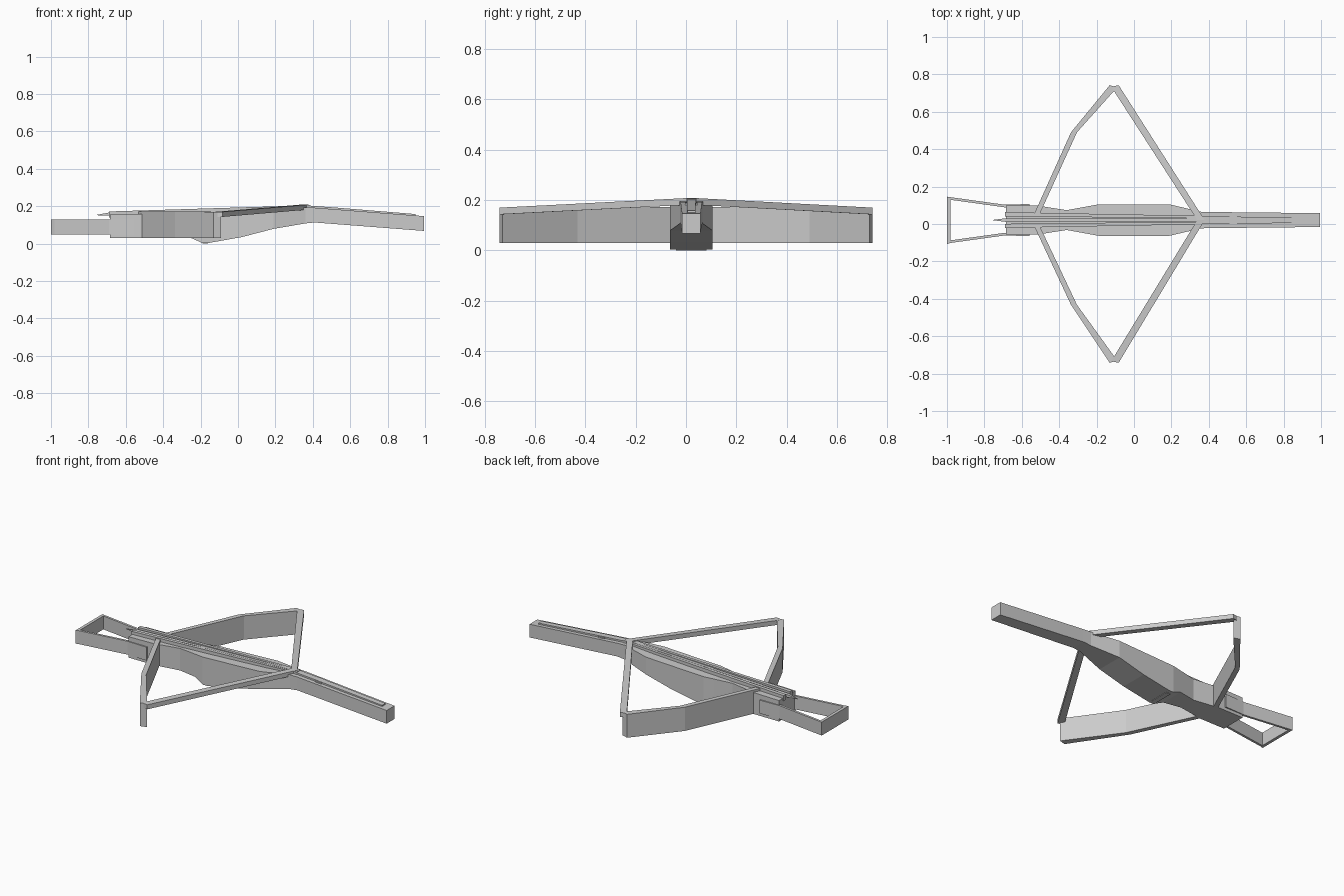
import bpy, bmesh
from mathutils import Vector

CY = 0.021  # centre line of the stock


def loft(name, rings):
    """Skin a list of equally sized point rings and cap both ends."""
    bm = bmesh.new()
    vs = [[bm.verts.new(p) for p in r] for r in rings]
    n = len(rings[0])
    for a, b in zip(vs, vs[1:]):
        for i in range(n):
            j = (i + 1) % n
            bm.faces.new((a[i], a[j], b[j], b[i]))
    bm.faces.new(vs[0])
    bm.faces.new(vs[-1])
    bmesh.ops.recalc_face_normals(bm, faces=bm.faces)
    me = bpy.data.meshes.new(name)
    bm.to_mesh(me)
    bm.free()
    ob = bpy.data.objects.new(name, me)
    bpy.context.collection.objects.link(ob)
    return ob


def section(x, y0, y1, z0, z1):
    return [(x, y0, z0), (x, y1, z0), (x, y1, z1), (x, y0, z1)]


def bar(name, stations):
    """Rectangular bar along x: (x, y centre, half width, bottom, top)."""
    return loft(name, [section(x, y - w, y + w, a, b) for x, y, w, a, b in stations])


def strip(name, pairs):
    """Upright band: each station is (outer xy, inner xy, bottom, top)."""
    return loft(name, [[(*o, a), (*i, a), (*i, b), (*o, b)] for o, i, a, b in pairs])


# Faceted stock
bar("stock", [(x, CY, w, a, b) for x, w, a, b in [
    (-0.685, 0.078, 0.03, 0.155), (-0.52, 0.078, 0.03, 0.158),
    (-0.36, 0.053, 0.03, 0.162), (-0.25, 0.073, 0.03, 0.166),
    (-0.19, 0.084, 0.003, 0.168), (-0.16, 0.084, 0.003, 0.169),
    (0.02, 0.084, 0.035, 0.176), (0.19, 0.084, 0.079, 0.183),
    (0.36, 0.044, 0.108, 0.194), (0.41, 0.043, 0.113, 0.192),
    (0.995, 0.037, 0.068, 0.147)]])
# Lowest keel point rests on the ground
bar("keel", [(-0.19, CY, 0.06, 0.0, 0.05), (-0.16, CY, 0.06, 0.0, 0.05)])

# Rails either side of the bolt groove
for side, label in ((1, "left"), (-1, "right")):
    bar(label + "_rail", [(-0.69, CY + side * 0.031, 0.011, 0.14, 0.172),
                          (0.35, CY + side * 0.016, 0.007, 0.18, 0.204)])

# Bolt with a pointed tip
bar("bolt", [(-0.755, CY, 0.001, 0.152, 0.154), (-0.69, CY, 0.009, 0.150, 0.166),
             (0.35, CY, 0.008, 0.19, 0.205)])

# Release catch and long lever on the rear stock
bar("release_catch", [(0.34, CY, 0.02, 0.17, 0.208), (0.385, CY, 0.02, 0.17, 0.206)])
bar("lever", [(0.37, CY, 0.018, 0.18, 0.204), (0.52, CY, 0.018, 0.17, 0.193),
              (0.95, CY, 0.016, 0.14, 0.158)])
bar("lever_pivot", [(0.51, CY, 0.024, 0.17, 0.191), (0.55, CY, 0.024, 0.165, 0.188)])

for side, label in ((1, "left"), (-1, "right")):
    root = CY + side * 0.03
    bend = 0.49 if side > 0 else -0.432
    tip = side * 0.742
    # Tall bow limb, bent once
    strip(label + "_limb", [
        ((-0.535, root), (-0.505, root), 0.03, 0.172),
        ((-0.337, bend), (-0.305, bend), 0.03, 0.172),
        ((-0.13, tip), (-0.09, tip - side * 0.012), 0.03, 0.17)])
    # String from limb tip to the catch
    strip(label + "_string", [
        ((-0.122, tip - side * 0.008), (-0.082, tip), 0.143, 0.17),
        ((0.338, CY), (0.378, CY), 0.182, 0.209)])
    # Stirrup side bar and its cheek against the stock
    strip(label + "_stirrup_bar", [
        ((-1.0, CY + side * 0.125), (-1.0, CY + side * 0.111), 0.048, 0.128),
        ((-0.69, CY + side * 0.082), (-0.69, CY + side * 0.068), 0.048, 0.128),
        ((-0.56, CY + side * 0.086), (-0.56, CY + side * 0.062), 0.048, 0.128)])

# Stirrup cross bar
bar("stirrup_front", [(-1.0, CY - 0.003, 0.125, 0.048, 0.128),
                      (-0.982, CY - 0.003, 0.12, 0.048, 0.128)])
